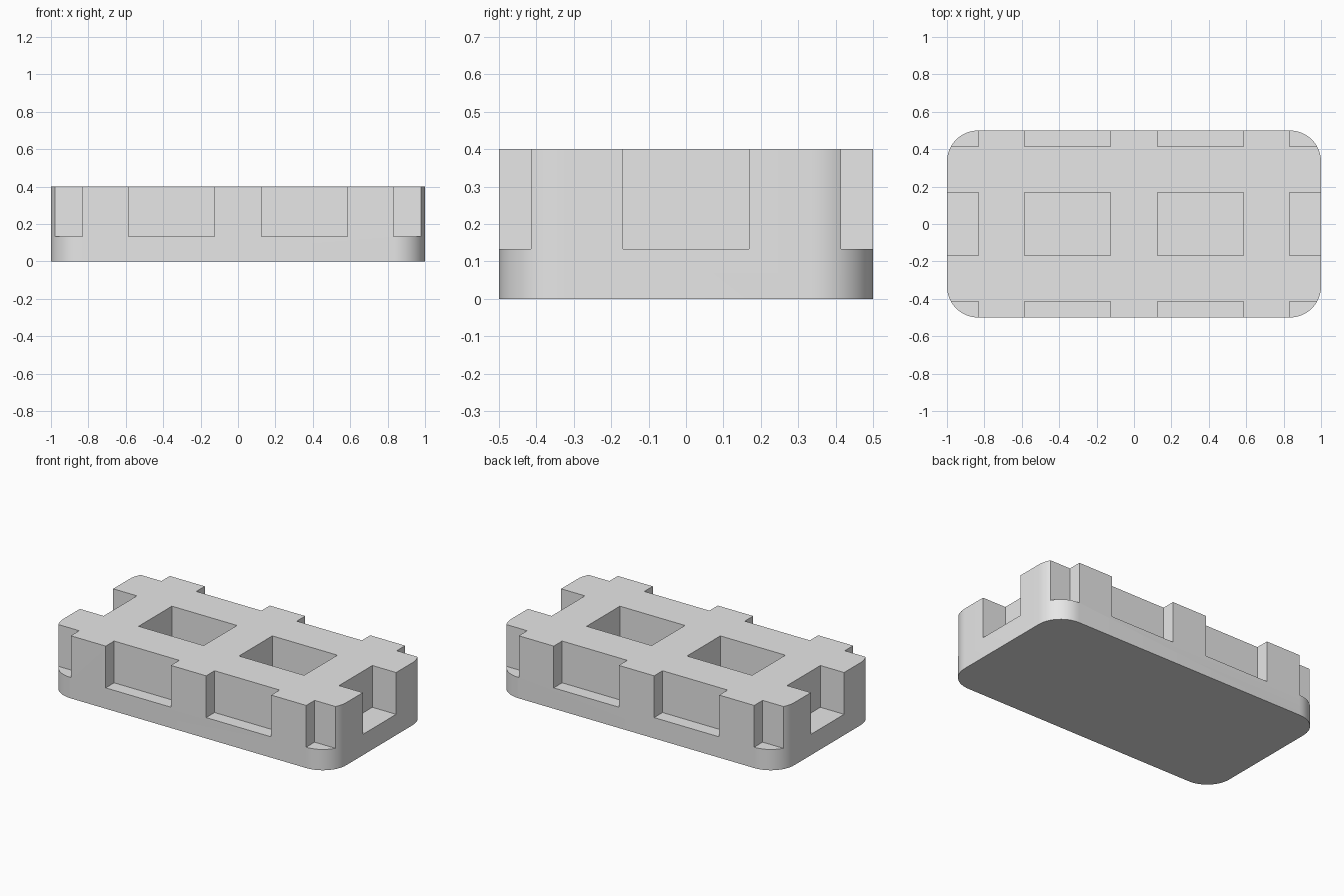
import bpy
import bmesh
from math import radians

cube = bpy.data.objects.get("Cube")
if cube:
    bpy.data.objects.remove(cube, do_unlink=True)

LENGTH, WIDTH, HEIGHT = 2.0, 1.0, 0.4
CORNER_RADIUS = 0.167
POCKET_FLOOR = 0.133


def add_box(bm, low, high):
    verts = bmesh.ops.create_cube(bm, size=1)["verts"]
    for v in verts:
        v.co = [high[i] if v.co[i] > 0 else low[i] for i in range(3)]


def make_object(name, bm):
    mesh = bpy.data.meshes.new(name)
    bmesh.ops.recalc_face_normals(bm, faces=bm.faces)
    bm.to_mesh(mesh)
    bm.free()
    obj = bpy.data.objects.new(name, mesh)
    bpy.context.collection.objects.link(obj)
    return obj


# Plain grey material
grey = bpy.data.materials.new("plain_grey")
grey.use_nodes = True
color = (0.8, 0.8, 0.8, 1)
grey.diffuse_color = color
grey.node_tree.nodes["Principled BSDF"].inputs["Base Color"].default_value = color

# Slab with rounded vertical corners
bm = bmesh.new()
add_box(bm, (-LENGTH / 2, -WIDTH / 2, 0), (LENGTH / 2, WIDTH / 2, HEIGHT))
uprights = [e for e in bm.edges if abs(e.verts[0].co.z - e.verts[1].co.z) > 0.1]
bmesh.ops.bevel(bm, geom=uprights, offset=CORNER_RADIUS, segments=14,
                profile=0.5, affect='EDGES')
tray = make_object("pocketed_block", bm)
tray.data.materials.append(grey)

# Grid of pockets, running off the block at its edges
columns = [(-1.2, -0.832), (-0.585, -0.125), (0.125, 0.585), (0.832, 1.2)]
rows = [(-0.7, -0.415), (-0.168, 0.168), (0.415, 0.7)]
bm = bmesh.new()
for x0, x1 in columns:
    for y0, y1 in rows:
        add_box(bm, (x0, y0, POCKET_FLOOR), (x1, y1, HEIGHT + 0.2))
cutter = make_object("pocket_cutter", bm)
cutter.data.materials.append(grey)
cutter.hide_render = True

# Cut the pockets and drop the helper
cut = tray.modifiers.new("pockets", 'BOOLEAN')
cut.operation = 'DIFFERENCE'
cut.solver = 'EXACT'
cut.object = cutter
bpy.ops.object.select_all(action='DESELECT')
bpy.context.view_layer.objects.active = tray
tray.select_set(True)
bpy.ops.object.modifier_apply(modifier=cut.name)
bpy.data.objects.remove(cutter, do_unlink=True)

# Smooth round corners, crisp edges
bpy.ops.object.shade_smooth_by_angle(angle=radians(30))
